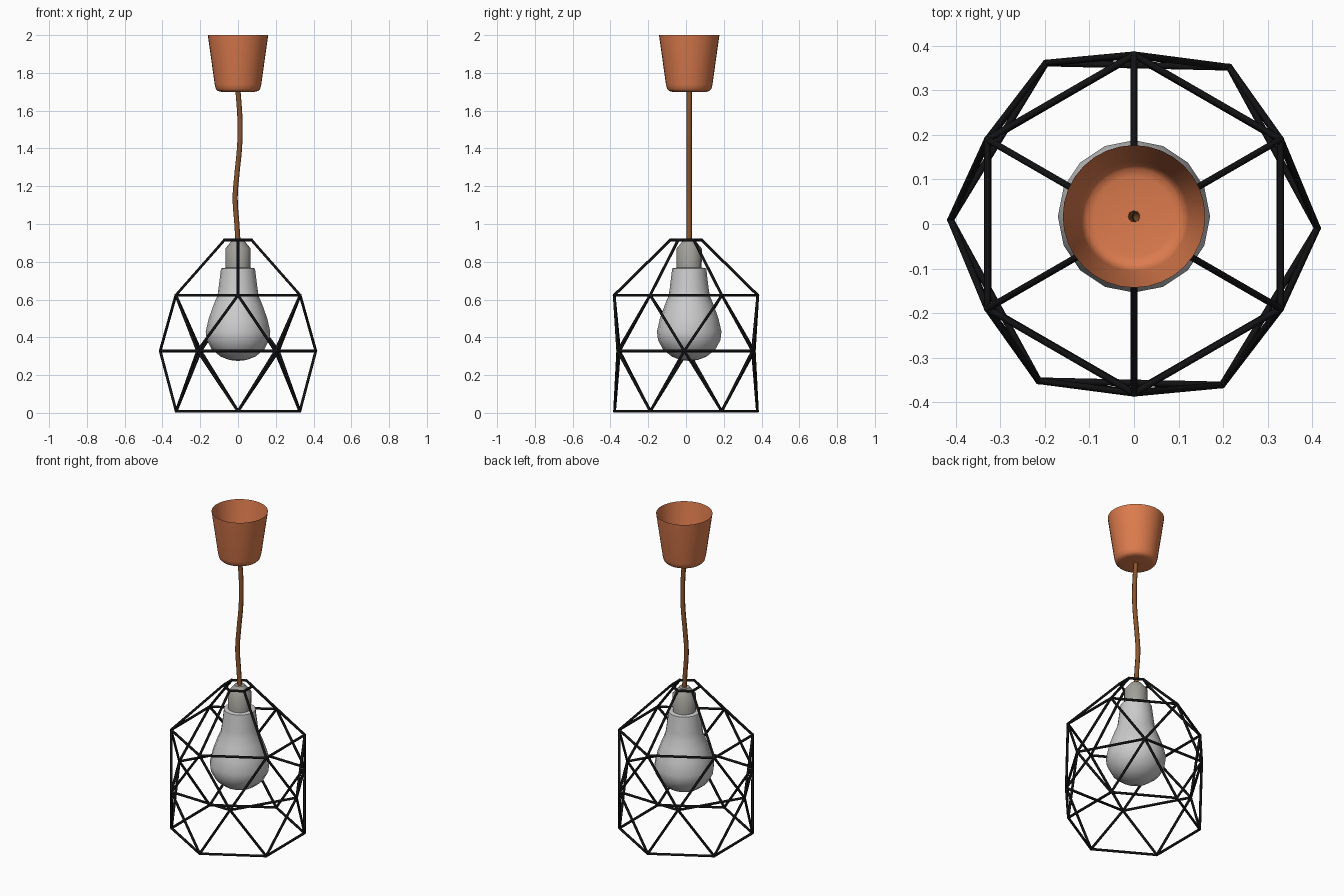
import bpy, bmesh, math
from mathutils import Vector

if "Cube" in bpy.data.objects:
    bpy.data.objects.remove(bpy.data.objects["Cube"])

CY = 0.017  # the cable, canopy and bulb hang slightly behind the cage centre


def material(name, rgb):
    m = bpy.data.materials.new(name)
    m.diffuse_color = (*rgb, 1)
    m.use_nodes = True
    m.node_tree.nodes["Principled BSDF"].inputs["Base Color"].default_value = m.diffuse_color
    return m


BLACK = material("black_metal", (0.006, 0.006, 0.007))
COPPER = material("copper", (0.72, 0.20, 0.075))
BROWN = material("cable_brown", (0.26, 0.09, 0.025))
SOCKET = material("socket_grey", (0.36, 0.35, 0.32))


def finish(name, bm, mat=None, angle=40):
    bmesh.ops.recalc_face_normals(bm, faces=bm.faces)
    me = bpy.data.meshes.new(name)
    bm.to_mesh(me)
    bm.free()
    ob = bpy.data.objects.new(name, me)
    bpy.context.collection.objects.link(ob)
    if mat:
        me.materials.append(mat)
    bpy.ops.object.select_all(action='DESELECT')
    ob.select_set(True)
    bpy.context.view_layer.objects.active = ob
    bpy.ops.object.shade_smooth_by_angle(angle=math.radians(angle))
    return ob


def lathe(name, profile, sides, mat=None, angle=40):
    """Spin a (radius, z) profile around the hanging axis."""
    bm = bmesh.new()
    verts = [bm.verts.new((r, CY, z)) for r, z in profile]
    edges = [bm.edges.new(p) for p in zip(verts, verts[1:])]
    bmesh.ops.spin(bm, geom=verts + edges, cent=(0, CY, 0), axis=(0, 0, 1),
                   angle=math.tau, steps=sides, use_duplicate=False)
    bmesh.ops.remove_doubles(bm, verts=bm.verts, dist=0.0005)
    return finish(name, bm, mat, angle)


def hexagon(radius, z, turn):
    return [Vector((radius * math.cos(math.radians(turn + 60 * i)),
                    radius * math.sin(math.radians(turn + 60 * i)), z)) for i in range(6)]


def wire_frame(name, struts, r=0.0075):
    """Round struts with a ball at every joint."""
    bm = bmesh.new()
    joints = {}
    for a, b in struts:
        d = b - a
        ret = bmesh.ops.create_cone(bm, segments=8, radius1=r, radius2=r,
                                    depth=d.length, cap_ends=False)
        rot = d.to_track_quat('Z', 'Y')
        for v in ret["verts"]:
            v.co = rot @ v.co + (a + b) / 2
        joints[tuple(a)] = a
        joints[tuple(b)] = b
    for p in joints.values():
        ret = bmesh.ops.create_icosphere(bm, subdivisions=2, radius=r * 1.1)
        bmesh.ops.translate(bm, verts=ret["verts"], vec=p)
    return finish(name, bm, BLACK, 50)


# Wire cage: four hexagons, the middle one turned to give triangles
top = hexagon(0.083, 0.915, 30)
upper = hexagon(0.38, 0.623, 30)
middle = hexagon(0.412, 0.328, -1.3)
bottom = hexagon(0.378, 0.009, 30)
struts = []
for i in range(6):
    j = (i + 1) % 6
    struts += [(ring[i], ring[j]) for ring in (top, upper, middle, bottom)]
    struts.append((top[i], upper[i]))
    for ring in (upper, bottom):
        struts += [(ring[i], middle[i]), (ring[i], middle[j])]
wire_frame("wire_cage", struts)

# Ceiling canopy: open copper cup
lathe("ceiling_canopy", [(0.012, 1.70), (0.09, 1.70), (0.107, 1.704), (0.117, 1.715),
                         (0.123, 1.738), (0.16, 2.0)], 32, COPPER)

# Bulb and its socket
lathe("bulb", [(0, 0.275), (0.045, 0.28), (0.092, 0.298), (0.138, 0.335), (0.165, 0.385),
               (0.171, 0.43), (0.155, 0.50), (0.13, 0.57), (0.109, 0.62), (0.103, 0.66),
               (0.09, 0.765), (0.06, 0.77)], 16, None, 50)
lathe("socket", [(0.066, 0.755), (0.067, 0.87), (0.03, 0.915), (0, 0.915)], 16, SOCKET)

# Wavy cable
cu = bpy.data.curves.new("cable", 'CURVE')
cu.dimensions = '3D'
cu.bevel_depth = 0.0135
cu.bevel_resolution = 2
cu.resolution_u = 6
path = [(0, 1.705), (0.010, 1.56), (0.009, 1.42), (-0.006, 1.26),
        (-0.015, 1.14), (-0.006, 1.0), (0, 0.905)]
sp = cu.splines.new('BEZIER')
sp.bezier_points.add(len(path) - 1)
for p, (x, z) in zip(sp.bezier_points, path):
    p.co = (x, CY, z)
    p.handle_left_type = p.handle_right_type = 'AUTO'
cu.materials.append(BROWN)
cable = bpy.data.objects.new("cable", cu)
bpy.context.collection.objects.link(cable)
